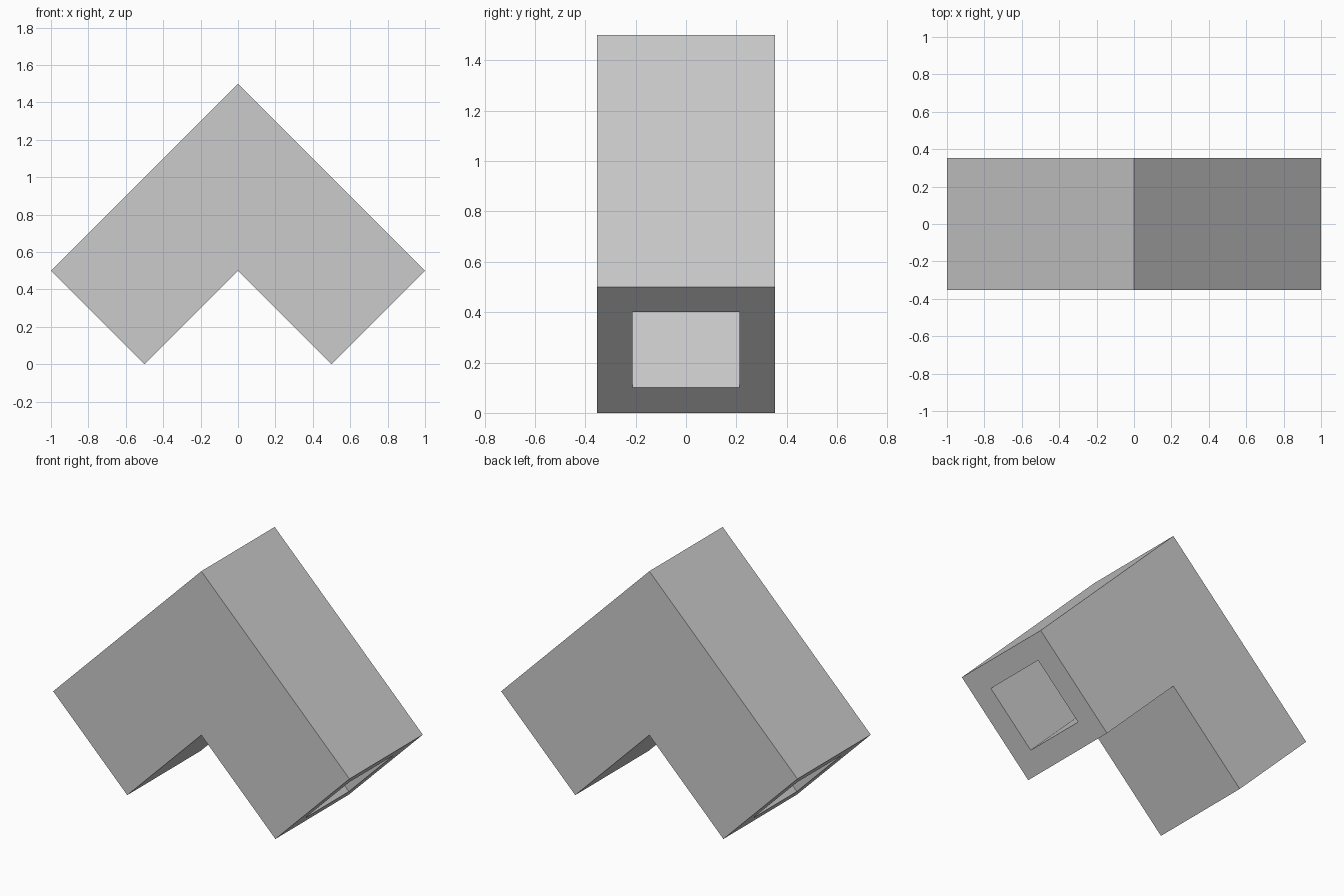
import bpy
import bmesh
from mathutils import Vector

cube = bpy.data.objects.get("Cube")
if cube:
    bpy.data.objects.remove(cube, do_unlink=True)

HALF_DEPTH = 0.3536
BORE = 0.6  # bore size relative to the outside

# Cross-section stations along the elbow: centre, and half-height vector
STATIONS = [
    (Vector((-0.75, 0, 0.25)), Vector((-0.25, 0, 0.25))),
    (Vector((0, 0, 1)), Vector((0, 0, 0.5))),
    (Vector((0.75, 0, 0.25)), Vector((0.25, 0, 0.25))),
]


def make_rings(bm, scale):
    """Square ring of vertices at each station."""
    side = Vector((0, HALF_DEPTH, 0))
    corners = [(-1, -1), (1, -1), (1, 1), (-1, 1)]
    return [[bm.verts.new(c + (up * a + side * b) * scale) for a, b in corners]
            for c, up in STATIONS]


def bridge(bm, first, second):
    for i in range(4):
        j = (i + 1) % 4
        bm.faces.new((first[i], first[j], second[j], second[i]))


grey = bpy.data.materials.new("light grey")
grey.use_nodes = True
colour = (0.6, 0.6, 0.6, 1)
grey.diffuse_color = colour
grey.node_tree.nodes["Principled BSDF"].inputs["Base Color"].default_value = colour

# Mitred square pipe: outer skin, bore, and the two open rims
bm = bmesh.new()
outer = make_rings(bm, 1)
inner = make_rings(bm, BORE)
for rings in (outer, inner):
    for first, second in zip(rings, rings[1:]):
        bridge(bm, first, second)
for end in (0, -1):
    bridge(bm, outer[end], inner[end])
bmesh.ops.recalc_face_normals(bm, faces=bm.faces)

mesh = bpy.data.meshes.new("elbow_pipe")
bm.to_mesh(mesh)
bm.free()
mesh.materials.append(grey)
pipe = bpy.data.objects.new("elbow_pipe", mesh)
bpy.context.collection.objects.link(pipe)
